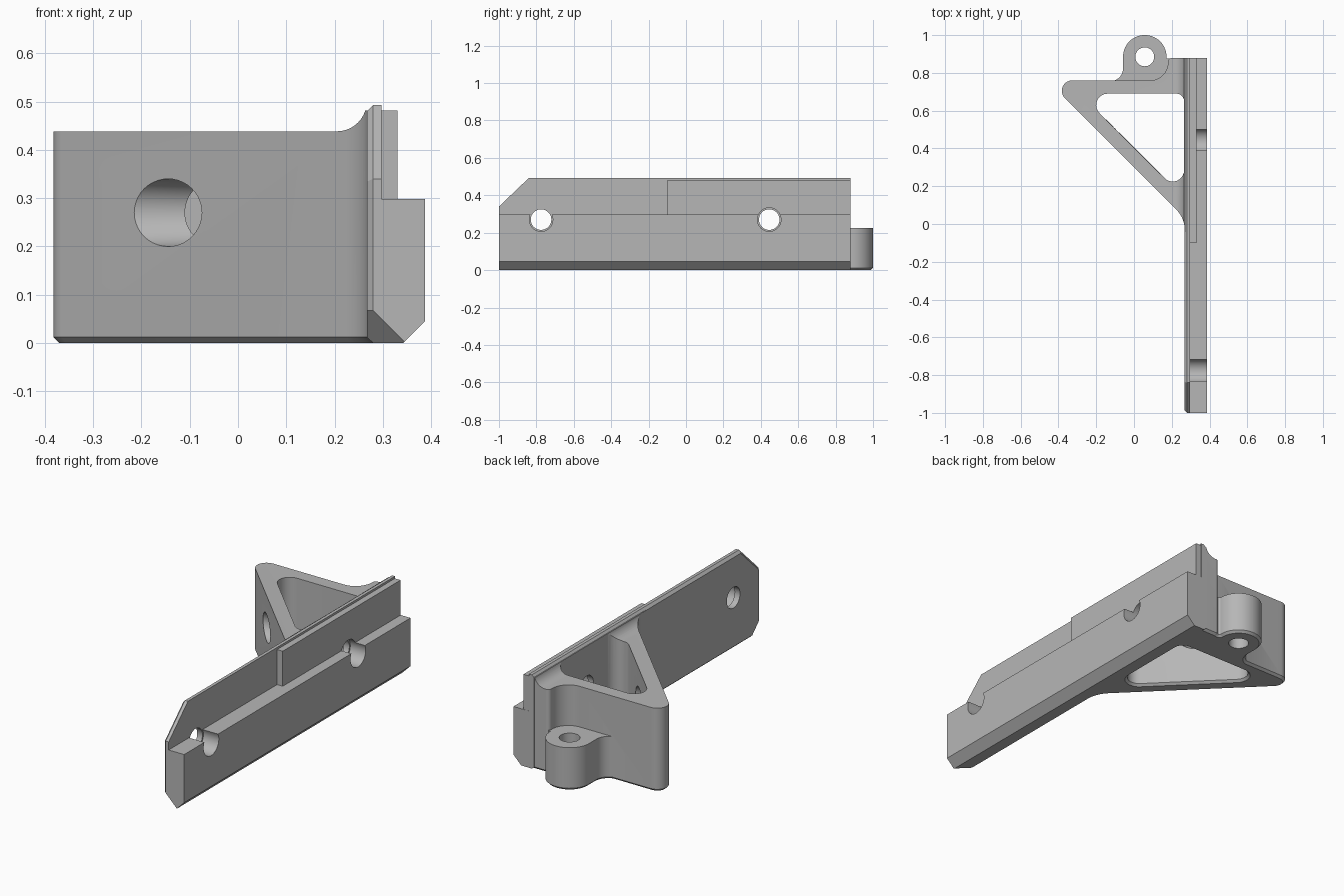
import bpy, bmesh, math
from mathutils import Vector

cube = bpy.data.objects.get("Cube")
if cube:
    bpy.data.objects.remove(cube, do_unlink=True)

grey = bpy.data.materials.new("plain_grey")
grey.use_nodes = True
COLOUR = (0.47, 0.47, 0.47, 1)
grey.diffuse_color = COLOUR
grey.node_tree.nodes["Principled BSDF"].inputs["Base Color"].default_value = COLOUR

CH = 0.012  # small chamfer along the bottom edges


def rounded(corners, steps=10):
    """Outline from (x, y, radius) corners."""
    out = []
    for i, (x, y, r) in enumerate(corners):
        p = Vector((x, y))
        if r == 0:
            out.append(p)
            continue
        a = (Vector(corners[i - 1][:2]) - p).normalized()
        b = (Vector(corners[(i + 1) % len(corners)][:2]) - p).normalized()
        half = a.angle(b) / 2
        c = p + (a + b).normalized() * (r / math.sin(half))
        t = r / math.tan(half)
        s = (p + a * t - c).normalized()
        e = (p + b * t - c).normalized()
        out += [c + s.slerp(e, k / steps) * r for k in range(steps + 1)]
    return out


def circle(x, y, r, n=40):
    return [Vector((x + r * math.cos(2 * math.pi * k / n),
                    y + r * math.sin(2 * math.pi * k / n))) for k in range(n)]


def inset(loop, d):
    """Move a counter-clockwise outline inwards by d."""
    out = []
    for i, p in enumerate(loop):
        u = (p - loop[i - 1]).normalized()
        v = (loop[(i + 1) % len(loop)] - p).normalized()
        n1, n2 = Vector((-u.y, u.x)), Vector((-v.y, v.x))
        out.append(p + (n1 + n2) * (d / (1 + n1.dot(n2))))
    return out


def loft(name, levels, axis="z"):
    """Solid through (height, outline) levels along an axis."""
    place = {"z": lambda u, v, w: (u, v, w),
             "x": lambda u, v, w: (w, u, v),
             "y": lambda u, v, w: (u, w, v)}[axis]
    bm = bmesh.new()
    rings = [[bm.verts.new(place(p[0], p[1], h)) for p in loop] for h, loop in levels]
    bm.faces.new(rings[0])
    bm.faces.new(rings[-1])
    for lo, hi in zip(rings, rings[1:]):
        for i in range(len(lo)):
            bm.faces.new((lo[i - 1], lo[i], hi[i], hi[i - 1]))
    bmesh.ops.recalc_face_normals(bm, faces=bm.faces)
    me = bpy.data.meshes.new(name)
    bm.to_mesh(me)
    bm.free()
    me.materials.append(grey)
    ob = bpy.data.objects.new(name, me)
    bpy.context.collection.objects.link(ob)
    return ob


def combine(target, other, operation):
    mod = target.modifiers.new(other.name, "BOOLEAN")
    mod.operation, mod.solver, mod.object = operation, "EXACT", other
    bpy.context.view_layer.objects.active = target
    bpy.ops.object.modifier_apply(modifier=mod.name)
    bpy.data.objects.remove(other, do_unlink=True)


def slice_off(ob, point, normal):
    """Cut away everything beyond a plane and cap the cut."""
    bm = bmesh.new()
    bm.from_mesh(ob.data)
    res = bmesh.ops.bisect_plane(bm, geom=bm.verts[:] + bm.edges[:] + bm.faces[:],
                                 plane_co=point, plane_no=normal, clear_outer=True)
    bmesh.ops.holes_fill(bm, edges=[e for e in bm.edges if e.is_boundary], sides=0)
    bmesh.ops.recalc_face_normals(bm, faces=bm.faces)
    bm.to_mesh(ob.data)
    bm.free()


# Stepped rail with a chamfered front end
profile = [(0.28, 0), (0.342, 0), (0.387, 0.045), (0.387, 0.298), (0.297, 0.298),
           (0.297, 0.493), (0.28, 0.493), (0.267, 0.48), (0.267, CH)]
rail = loft("bracket", [(-1, profile), (0.88, profile)], "y")
slice_off(rail, (0.28, -1, 0.34), (0, -0.153, 0.16))
slice_off(rail, (0.28, -1, 0.34), (-1, -0.69, 0.72))
slice_off(rail, (0.28, -1, 0.34), (-1, -1, 0))
slice_off(rail, (0.267, -1, 0.08), (-1, -1, -1))

# Triangular brace
outline = rounded([(0.33, 0.879, 0), (0.18, 0.879, 0.02), (0.18, 0.76, 0.095),
                   (-0.46, 0.76, 0.055), (0.267, 0.033, 0.15),
                   (0.27, -0.1, 0), (0.33, -0.1, 0)])
brace = loft("brace", [(0, inset(outline, CH)), (CH, outline), (0.482, outline)])

# Brace top sweeps up into the rail
sweep = [Vector((0.205, 0.5)) + 0.0615 * Vector((math.sin(a), -math.cos(a)))
         for a in [math.pi / 2 * k / 10 for k in range(11)]]
sweep = [Vector((-1, 0.4385))] + sweep + [Vector((0.2665, 0.6)), Vector((-1, 0.6))]
combine(brace, loft("sweep_cutter", [(-0.5, sweep), (1.2, sweep)], "y"), "DIFFERENCE")

# Triangular window through the brace
window = rounded([(0.265, 0.69, 0.04), (-0.285, 0.69, 0.06), (0.265, 0.14, 0.06)])
combine(brace, loft("window_cutter", [(-0.01, inset(window, -CH - 0.01)), (CH, window),
                                      (0.7, window)]), "DIFFERENCE")

# Tool access hole through the slanted arm
bore = circle(0.445, 0.27, 0.07)
combine(brace, loft("access_cutter", [(-0.6, bore), (0.12, bore)], "x"), "DIFFERENCE")

# Low lug with a vertical hole
lug_line = rounded([(0.25, 0.72, 0), (0.25, 0.875, 0), (0.172, 0.875, 0.008),
                    (0.172, 1, 0.114), (-0.058, 1, 0.114), (-0.058, 0.755, 0.07),
                    (-0.2, 0.755, 0), (-0.2, 0.72, 0)], 14)
lug = loft("lug", [(0, inset(lug_line, CH)), (CH, lug_line), (0.225, lug_line)])

combine(rail, brace, "UNION")
combine(rail, lug, "UNION")
pin = circle(0.057, 0.885, 0.05)
combine(rail, loft("pin_cutter", [(-0.1, pin), (0.3, pin)]), "DIFFERENCE")

# Two bolt holes with open counterbores in the step
for y in (-0.775, 0.445):
    for name, r, start in (("bolt_cutter", 0.055, 0.15), ("counterbore_cutter", 0.063, 0.2975)):
        ring = circle(y, 0.27, r)
        combine(rail, loft(name, [(start, ring), (0.5, ring)], "x"), "DIFFERENCE")

bpy.ops.object.select_all(action="DESELECT")
rail.select_set(True)
bpy.context.view_layer.objects.active = rail
bpy.ops.object.shade_smooth_by_angle(angle=math.radians(25))
